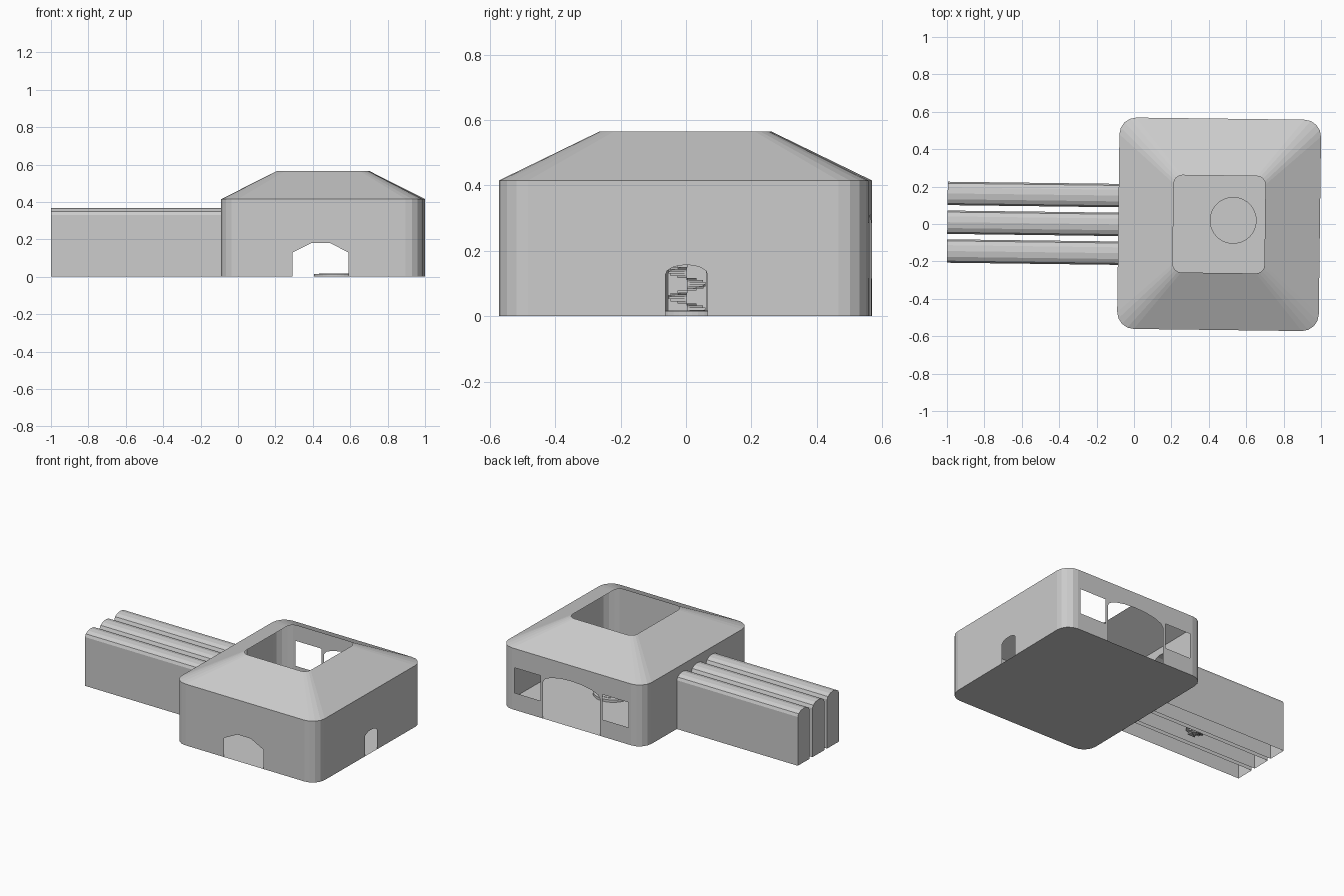
import bpy, math
from mathutils import Vector, Matrix
from mathutils.geometry import tessellate_polygon

if "Cube" in bpy.data.objects:
    bpy.data.objects.remove(bpy.data.objects["Cube"])

TURN = Matrix.Rotation(math.radians(-0.72), 4, 'Z')   # whole building is slightly turned
CX, CY, HX, HY, R, EAVE, TOP = 0.455, 0.004, 0.539, 0.565, 0.09, 0.415, 0.565


def make(name, verts, faces):
    me = bpy.data.meshes.new(name)
    me.from_pydata([TURN @ Vector(v) for v in verts], [], faces)
    me.update()
    ob = bpy.data.objects.new(name, me)
    bpy.context.collection.objects.link(ob)
    return ob


def arch(u, half, spring, top, n=6):
    """Door outline from bottom left, over the arch, to bottom right."""
    pts = [(u - half, 0)]
    for i in range(n + 1):
        a = math.pi * (1 - i / n)
        pts.append((u + half * math.cos(a), spring + (top - spring) * math.sin(a)))
    return pts + [(u + half, 0)]


def rect(u0, u1, z0, z1):
    return [(u0, z0), (u1, z0), (u1, z1), (u0, z1)]


def wall(name, half, doors, windows, place):
    """Flat wall with doors notched into its base and window holes."""
    outline = [(-half, 0)]
    for d in doors:
        outline += d
    outline += [(half, 0), (half, EAVE), (-half, EAVE)]
    loops = [outline] + windows
    tris = tessellate_polygon([[Vector((u, z, 0)) for u, z in l] for l in loops])
    pts = [p for l in loops for p in l]
    return make(name, [place(u, z) for u, z in pts], [tuple(t) for t in tris])


def ring(hx, hy, r, z, n=4):
    pts = []
    for k, (sx, sy) in enumerate([(1, 1), (-1, 1), (-1, -1), (1, -1)]):
        for i in range(n + 1):
            a = math.pi / 2 * (k + i / n)
            pts.append((CX + sx * (hx - r) + r * math.cos(a),
                        CY + sy * (hy - r) + r * math.sin(a), z))
    return pts


# walls
fx, fy = HX - R, HY - R
wall("front_wall", fx,
     [[(-0.157, 0), (-0.157, 0.13), (-0.055, 0.18), (0.045, 0.18), (0.142, 0.13), (0.142, 0)]],
     [], lambda u, z: (CX + u, CY - HY, z))
wall("back_wall", fx, [arch(0, 0.215, 0.25, 0.31, 8)],
     [rect(-0.43, -0.235, 0.115, 0.285), rect(0.235, 0.43, 0.115, 0.285)],
     lambda u, z: (CX + u, CY + HY, z))
wall("right_wall", fy, [arch(0.01, 0.064, 0.128, 0.157, 8)], [],
     lambda u, z: (CX + HX, CY + u, z))
TUNNELS = [-0.157, -0.003, 0.151]
wall("left_wall", fy, [arch(t - CY, 0.0625, 0.33, 0.367) for t in TUNNELS], [],
     lambda u, z: (CX - HX, CY + u, z))

# rounded wall corners
low, high = ring(HX, HY, R, 0), ring(HX, HY, R, EAVE)
n = len(low)
make("wall_corners", low + high,
     [(i, i + 1, i + 1 + n, i + n) for i in range(n) if i % 5 != 4])

# floor
make("floor", low, [tuple(reversed(range(n)))])

# hipped roof with an open centre
make("roof", high + ring(0.245, 0.26, 0.045, TOP),
     [(i, (i + 1) % n, (i + 1) % n + n, i + n) for i in range(n)])

# vaulted tunnels, open below, closed at the far end
for k, t in enumerate(TUNNELS):
    prof = arch(t, 0.0625, 0.33, 0.367)
    m = len(prof)
    make(f"tunnel_{k + 1}",
         [(-0.998, y, z) for y, z in prof] + [(CX - HX, y, z) for y, z in prof],
         [(i, i + 1, i + 1 + m, i + m) for i in range(m - 1)] + [tuple(reversed(range(m)))])

# two-ring disc on the floor
N = 40
v = []
for r, z in [(0.125, 0), (0.125, 0.016), (0.097, 0.016), (0.097, 0.018)]:
    v += [(0.53 + r * math.cos(2 * math.pi * i / N),
           0.026 + r * math.sin(2 * math.pi * i / N), z) for i in range(N)]
f = [(j * N + i, j * N + (i + 1) % N, (j + 1) * N + (i + 1) % N, (j + 1) * N + i)
     for j in range(3) for i in range(N)]
make("floor_disc", v, f + [tuple(range(3 * N, 4 * N))])

# spiral stair in the middle tunnel
v, f = [], []
for s in range(24):
    a0, a1, z0 = math.radians(30 * s), math.radians(30 * s + 32), 0.0065 * s
    b = len(v)
    for z in (z0, z0 + 0.0065):
        v += [(-0.48, -0.003, z)]
        v += [(-0.48 + 0.057 * math.cos(a), -0.003 + 0.057 * math.sin(a), z) for a in (a0, a1)]
    f += [tuple(b + i for i in q) for q in
          [(2, 1, 0), (3, 4, 5), (0, 1, 4, 3), (1, 2, 5, 4), (2, 0, 3, 5)]]
make("spiral_stair", v, f)
